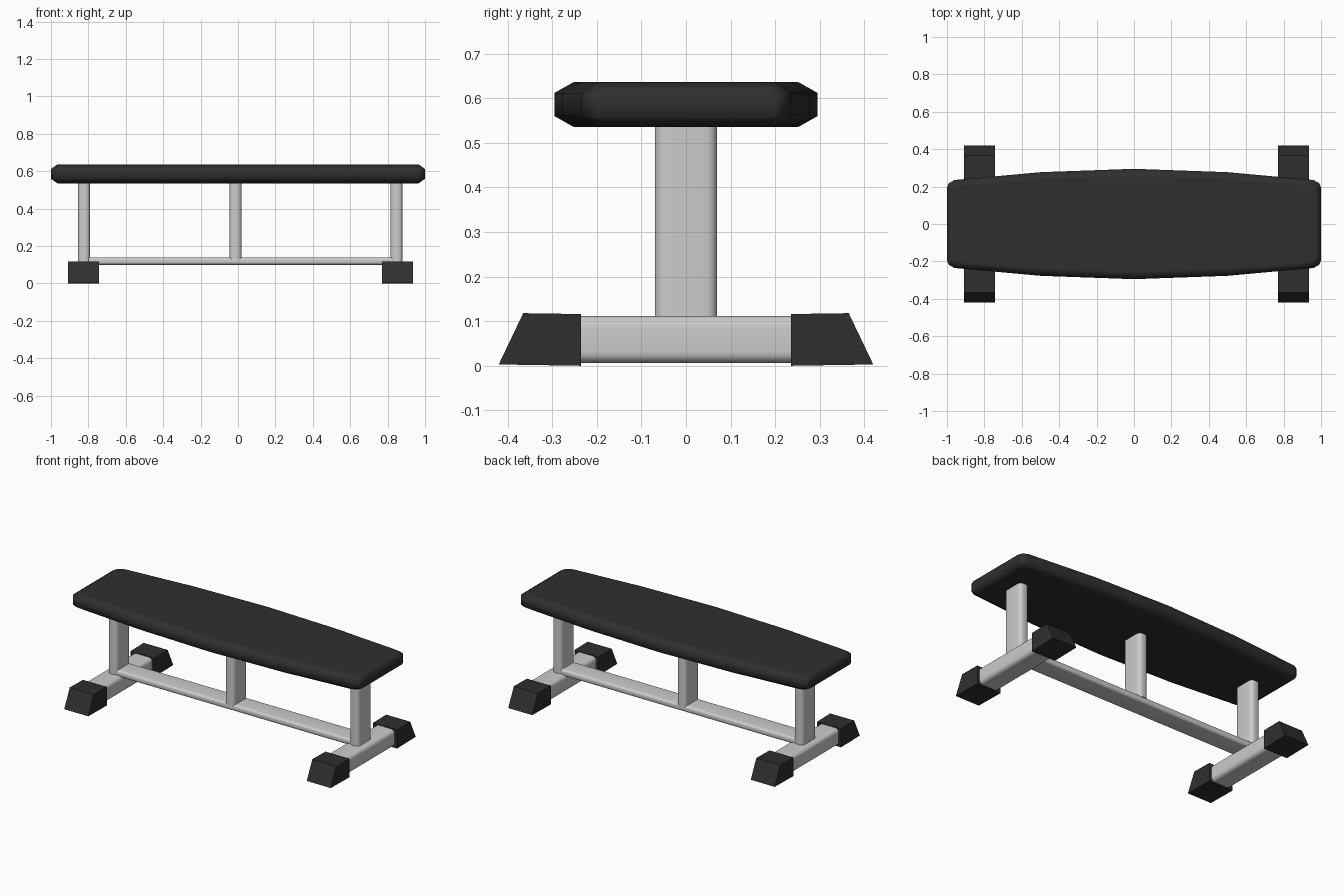
import bpy, bmesh, math

if "Cube" in bpy.data.objects:
    bpy.data.objects.remove(bpy.data.objects["Cube"])


def material(name, rgb):
    m = bpy.data.materials.new(name)
    m.diffuse_color = (*rgb, 1)
    m.use_nodes = True
    m.node_tree.nodes["Principled BSDF"].inputs["Base Color"].default_value = m.diffuse_color
    return m


BLACK = material("black padding and rubber", (0.028, 0.028, 0.028))
METAL = material("light grey metal", (0.60, 0.60, 0.60))


def finish(name, bm, mat, angle=None):
    bmesh.ops.recalc_face_normals(bm, faces=bm.faces)
    me = bpy.data.meshes.new(name)
    bm.to_mesh(me)
    bm.free()
    me.materials.append(mat)
    ob = bpy.data.objects.new(name, me)
    bpy.context.collection.objects.link(ob)
    if angle:
        bpy.ops.object.select_all(action='DESELECT')
        ob.select_set(True)
        bpy.context.view_layer.objects.active = ob
        bpy.ops.object.shade_smooth_by_angle(angle=math.radians(angle))
    return ob


def loft(rings):
    """Skin a stack of equal-length point rings and cap both ends."""
    bm = bmesh.new()
    vs = [[bm.verts.new(p) for p in r] for r in rings]
    n = len(vs[0])
    for a, b in zip(vs, vs[1:]):
        for i in range(n):
            j = (i + 1) % n
            bm.faces.new((a[i], a[j], b[j], b[i]))
    bm.faces.new(vs[0])
    bm.faces.new(vs[-1])
    return bm


def tube(name, axis, lo, hi, radius):
    """Box from lo to hi whose edges along the axis are rounded."""
    u, v = [k for k in range(3) if k != axis]
    rings = []
    for end in (lo[axis], hi[axis]):
        ring = []
        for q, (su, sv) in enumerate(((1, 1), (-1, 1), (-1, -1), (1, -1))):
            for s in range(6):
                a = math.radians(90 * q + 18 * s)
                p = [0, 0, 0]
                p[axis] = end
                p[u] = (hi[u] - radius if su > 0 else lo[u] + radius) + radius * math.cos(a)
                p[v] = (hi[v] - radius if sv > 0 else lo[v] + radius) + radius * math.sin(a)
                ring.append(p)
        rings.append(ring)
    return finish(name, loft(rings), METAL, 40)


# Padded seat: bowed outline, chamfered above and below
quarter = [(1.0, 0.195), (0.99, 0.218), (0.96, 0.235), (0.5, 0.277), (0, 0.295)]
outline = quarter + [(-x, y) for x, y in quarter[-2::-1]]
outline += [(-x, -y) for x, y in outline if True][:]
outline = [p for i, p in enumerate(outline) if p not in outline[:i]]
rings = [[(x * sx, y * sy, z) for x, y in outline]
         for z, sx, sy in ((0.535, 0.965, 0.85), (0.56, 1, 1),
                           (0.612, 1, 1), (0.637, 0.965, 0.85))]
seat = finish("seat", loft(rings), BLACK, 66)
weighted = seat.modifiers.new("flat top shading", 'WEIGHTED_NORMAL')
weighted.keep_sharp = True

# Upright posts
for label, x, z0 in (("left", -0.823, 0.10), ("middle", -0.0125, 0.13), ("right", 0.848, 0.10)):
    tube(label + "_post", 2, (x - 0.0325, -0.07, z0), (x + 0.0325, 0.07, 0.545), 0.025)

# Long rail joining the two feet
tube("long_rail", 0, (-0.825, -0.065, 0.10), (0.85, 0.065, 0.14), 0.015)

# Foot tubes with sloped rubber caps
for label, x in (("left", -0.825), ("right", 0.8525)):
    tube(label + "_foot", 1, (x - 0.067, -0.25, 0.006), (x + 0.067, 0.25, 0.112), 0.025)
    for side, s in (("front", -1), ("back", 1)):
        profile = [(0.235, 0.0), (0.42, 0.003), (0.365, 0.118), (0.235, 0.116)]
        cap = loft([[(x + dx, s * y, z) for y, z in profile] for dx in (-0.083, 0.083)])
        finish(f"{label}_{side}_foot_cap", cap, BLACK)
